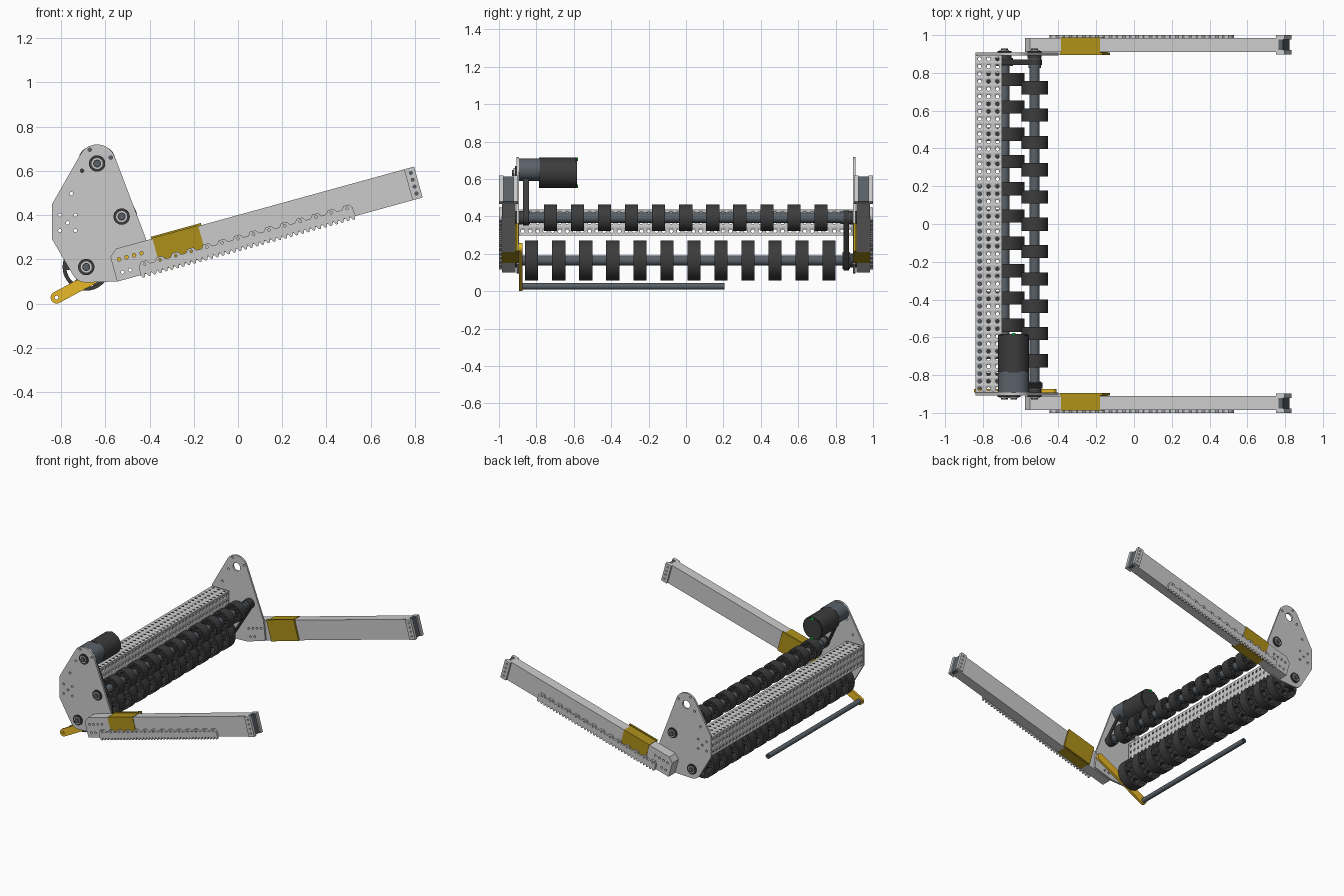
import bpy, bmesh
from math import sin, cos, pi, radians
from mathutils import Vector
from mathutils.geometry import convex_hull_2d

if "Cube" in bpy.data.objects:
    bpy.data.objects.remove(bpy.data.objects["Cube"])


def mat(name, rgb):
    m = bpy.data.materials.new(name)
    m.diffuse_color = (*rgb, 1)
    m.use_nodes = True
    m.node_tree.nodes["Principled BSDF"].inputs["Base Color"].default_value = m.diffuse_color
    return m


RUBBER = mat("black_rubber", (0.045, 0.045, 0.045))
STEEL = mat("dark_steel", (0.10, 0.12, 0.14))
GOLD = mat("yellow_paint", (0.80, 0.48, 0.02))
OCHRE = mat("ochre_paint", (0.42, 0.28, 0.01))
GREEN = mat("green_mark", (0.0, 0.6, 0.05))


def circle(x, z, r, n=32):
    return [(x + r * cos(2 * pi * i / n), z + r * sin(2 * pi * i / n)) for i in range(n)]


def hull(*groups):
    pts = [Vector(p) for g in groups for p in g]
    return [tuple(pts[i]) for i in convex_hull_2d(pts)]


def prof(name, outline, y0, y1, material=None, holes=()):
    """Extrude an x-z outline with holes from y0 to y1."""
    cu = bpy.data.curves.new(name, 'CURVE')
    cu.dimensions, cu.fill_mode = '2D', 'BOTH'
    cu.extrude = abs(y1 - y0) / 2
    for loop in [outline, *holes]:
        s = cu.splines.new('POLY')
        s.points.add(len(loop) - 1)
        for p, (x, z) in zip(s.points, loop):
            p.co = (x, z, 0, 1)
        s.use_cyclic_u = True
    tmp = bpy.data.objects.new(name, cu)
    bpy.context.collection.objects.link(tmp)
    deps = bpy.context.evaluated_depsgraph_get()
    me = bpy.data.meshes.new_from_object(tmp.evaluated_get(deps))
    bpy.data.objects.remove(tmp)
    bm = bmesh.new()
    bm.from_mesh(me)
    bmesh.ops.remove_doubles(bm, verts=bm.verts, dist=1e-5)
    bmesh.ops.recalc_face_normals(bm, faces=bm.faces)
    bm.to_mesh(me)
    bm.free()
    me.materials.clear()
    if material:
        me.materials.append(material)
    return place(name, me, (y0 + y1) / 2)


def place(name, me, y):
    ob = bpy.data.objects.new(name, me)
    bpy.context.collection.objects.link(ob)
    ob.location.y = y
    ob.rotation_euler.x = pi / 2
    return ob


# key axes (x, z)
MOTOR, UPPER, LOWER = (-0.637, 0.633), (-0.526, 0.393), (-0.686, 0.165)
ANG = radians(15.4)


def arm(u, v):
    return (-0.546 + u * cos(ANG) - v * sin(ANG), 0.099 + u * sin(ANG) + v * cos(ANG))


def arm_box(u0, v0, u1, v1):
    return [arm(u0, v0), arm(u1, v0), arm(u1, v1), arm(u0, v1)]


# shared bolt holes
arm_holes = [circle(*arm(u, v), 0.008, 12) for u, v in
             [(0.035, 0.095), (0.07, 0.095), (0.105, 0.095), (0.14, 0.095), (0.035, 0.035), (0.07, 0.035)]]
plate_holes = [circle(x, z, 0.008, 12) for x, z in
               [(-0.805, 0.40), (-0.735, 0.40), (-0.805, 0.33), (-0.735, 0.33), (-0.77, 0.365),
                (-0.753, 0.497), (-0.67, 0.695), (-0.575, 0.66), (-0.705, 0.6)]]
plate_holes += [circle(*MOTOR, 0.03)]
plate_shape = hull(circle(*MOTOR, 0.086, 48), circle(*LOWER, 0.07, 48),
                   [(-0.84, 0.45), (-0.84, 0.29), (-0.546, 0.10), (-0.40, 0.145), (-0.415, 0.29)])

# toothed rack outline with scalloped upper edge
rack = []
N = 38
for i in range(N):
    u = 0.108 + 1.012 * i / N
    rack += [arm(u, 0.002), arm(u + 0.009, -0.014), arm(u + 0.017, -0.014), arm(u + 0.024, 0.002)]
for k in range(13, -1, -1):
    u = 0.14 + 0.073 * k
    rack += [arm(u + dx, v) for dx, v in [(0.025, 0.042), (0.013, 0.058), (-0.013, 0.058), (-0.025, 0.042)]]
rack_holes = [circle(*arm(0.14 + 0.073 * k, 0.043), 0.006, 10) for k in range(14)]

for side, s in (("front", -1), ("back", 1)):
    # side plate and bearings
    prof(side + "_side_plate", plate_shape, s * 0.893, s * 0.907, None, plate_holes + arm_holes)
    for nm, c in (("motor", MOTOR), ("upper", UPPER), ("lower", LOWER)):
        if nm == "motor" and s > 0:
            continue
        prof(f"{side}_{nm}_bearing", circle(*c, 0.037), s * 0.875, s * 0.915, RUBBER)
        prof(f"{side}_{nm}_bearing_ring", circle(*c, 0.025), s * 0.875, s * 0.921, None, [circle(*c, 0.018)])
        prof(f"{side}_{nm}_shaft_end", circle(*c, 0.018, 6), s * 0.87, s * 0.929, STEEL)
    # lift arm, rack and padding
    shape = [arm(0, 0), arm(1.40, 0), arm(1.40, 0.145), arm(0.035, 0.145), arm(0, 0.115)]
    prof(side + "_arm", shape, s * 0.911, s * 0.985, None, arm_holes)
    prof(side + "_toothed_rack", rack, s * 0.985, s, None, rack_holes)
    prof(side + "_arm_wrap", arm_box(0.205, -0.002, 0.42, 0.148), s * 0.909, s * 0.988, OCHRE)
    prof(side + "_arm_wrap_flange", arm_box(0.20, 0.0, 0.435, 0.155), s * 0.896, s * 0.909, OCHRE)
    # arm end cap
    caps = [circle(*arm(1.41, 0.025 + 0.032 * k), 0.007, 12) for k in range(4)]
    for nm, a, b in (("inner", 0.898, 0.922), ("outer", 0.976, 1.0)):
        prof(f"{side}_end_cap_{nm}", arm_box(1.385, 0, 1.432, 0.145), s * a, s * b, None, caps)
    prof(side + "_end_cap_core", arm_box(1.385, 0.004, 1.422, 0.141), s * 0.922, s * 0.976, STEEL)


# perforated square beam
def beam():
    bm = bmesh.new()
    w, rows, cols = 0.14, 3, 45
    cw, cl = w / rows, 1.786 / cols
    cx, cz = -0.77, 0.368
    for q in range(4):
        c, s = cos(q * pi / 2), sin(q * pi / 2)
        for i in range(rows):
            for j in range(cols):
                ring = []
                for k in range(8):
                    a = k * pi / 4
                    m = max(abs(cos(a)), abs(sin(a)))
                    pair = []
                    for e, f in ((cos(a) / m * cw / 2, sin(a) / m * cl / 2),
                                 (cos(a) * 0.010, sin(a) * 0.010)):
                        t = -w / 2 + (i + 0.5) * cw + e
                        y = -0.893 + (j + 0.5) * cl + f
                        pair.append(bm.verts.new((cx + t * c - w / 2 * s, y, cz + t * s + w / 2 * c)))
                    ring.append(pair)
                for k in range(8):
                    (a0, b0), (a1, b1) = ring[k], ring[(k + 1) % 8]
                    bm.faces.new((a0, a1, b1, b0))
    bmesh.ops.remove_doubles(bm, verts=bm.verts, dist=1e-4)
    bmesh.ops.recalc_face_normals(bm, faces=bm.faces)
    me = bpy.data.meshes.new("perforated_beam")
    bm.to_mesh(me)
    bm.free()
    ob = bpy.data.objects.new("perforated_beam", me)
    bpy.context.collection.objects.link(ob)
    ob.modifiers.new("wall", 'SOLIDIFY').thickness = 0.008


beam()


# rollers: spoked wheels on a shaft
def roller(name, c, r, hub, rim, first, count):
    cut = []
    for k in range(6):
        a0, n = k * pi / 3, 5
        arc = [a0 + 0.16 + (pi / 3 - 0.32) * i / n for i in range(n + 1)]
        cut.append([(c[0] + rim * cos(a), c[1] + rim * sin(a)) for a in arc] +
                   [(c[0] + hub * cos(a), c[1] + hub * sin(a)) for a in reversed(arc)])
    w = prof(name + "_wheel_1", circle(*c, r, 40), first - 0.035, first + 0.035, RUBBER, cut)
    for i in range(1, count):
        place(f"{name}_wheel_{i + 1}", w.data, first + 0.1445 * i)
    prof(name + "_shaft", circle(*c, 0.027, 24), -0.885, 0.885, STEEL)


roller("upper_roller", UPPER, 0.070, 0.036, 0.056, -0.724, 11)
roller("lower_roller", LOWER, 0.107, 0.050, 0.090, -0.825, 12)


# drive belts with pulleys
def belt(name, a, ra, b, rb, y0, y1):
    prof(name, hull(circle(*a, ra), circle(*b, rb)), y0, y1, RUBBER,
         [hull(circle(*a, ra - 0.010), circle(*b, rb - 0.010))])
    for nm, c, r in (("top", a, ra), ("bottom", b, rb)):
        prof(f"{name}_{nm}_pulley", circle(*c, r - 0.009), y0 - 0.006, y1 + 0.006, STEEL)


belt("motor_belt", MOTOR, 0.042, UPPER, 0.042, -0.872, -0.84)
belt("roller_belt", UPPER, 0.038, LOWER, 0.055, 0.842, 0.872)
prof("upper_collar", circle(*UPPER, 0.033), 0.825, 0.885, STEEL)

# motor and gearbox
prof("gearbox", hull(circle(-0.66, 0.65, 0.06), circle(-0.615, 0.65, 0.06)), -0.893, -0.78, STEEL)
prof("motor_body", circle(*MOTOR, 0.082, 40), -0.785, -0.588, RUBBER)
prof("motor_end", circle(*MOTOR, 0.076, 40), -0.588, -0.582, RUBBER)
for i, dz in enumerate((-0.072, 0.072)):
    prof(f"motor_mark_{i + 1}", circle(MOTOR[0], MOTOR[1] + dz, 0.009, 12), -0.59, -0.577, GREEN)

# yellow lever and trailing rod
ROD = (-0.82, 0.027)
prof("lever", hull(circle(*ROD, 0.027), circle(-0.437, 0.232, 0.027)), -0.892, -0.874, GOLD,
     [circle(*ROD, 0.009, 16)])
prof("trailing_rod", circle(*ROD, 0.018, 24), -0.886, 0.205, STEEL, [circle(*ROD, 0.009, 16)])

# smooth round surfaces, keep edges sharp
for ob in bpy.context.scene.objects:
    ob.select_set(True)
    bpy.context.view_layer.objects.active = ob
bpy.ops.object.shade_smooth_by_angle(angle=radians(25))
